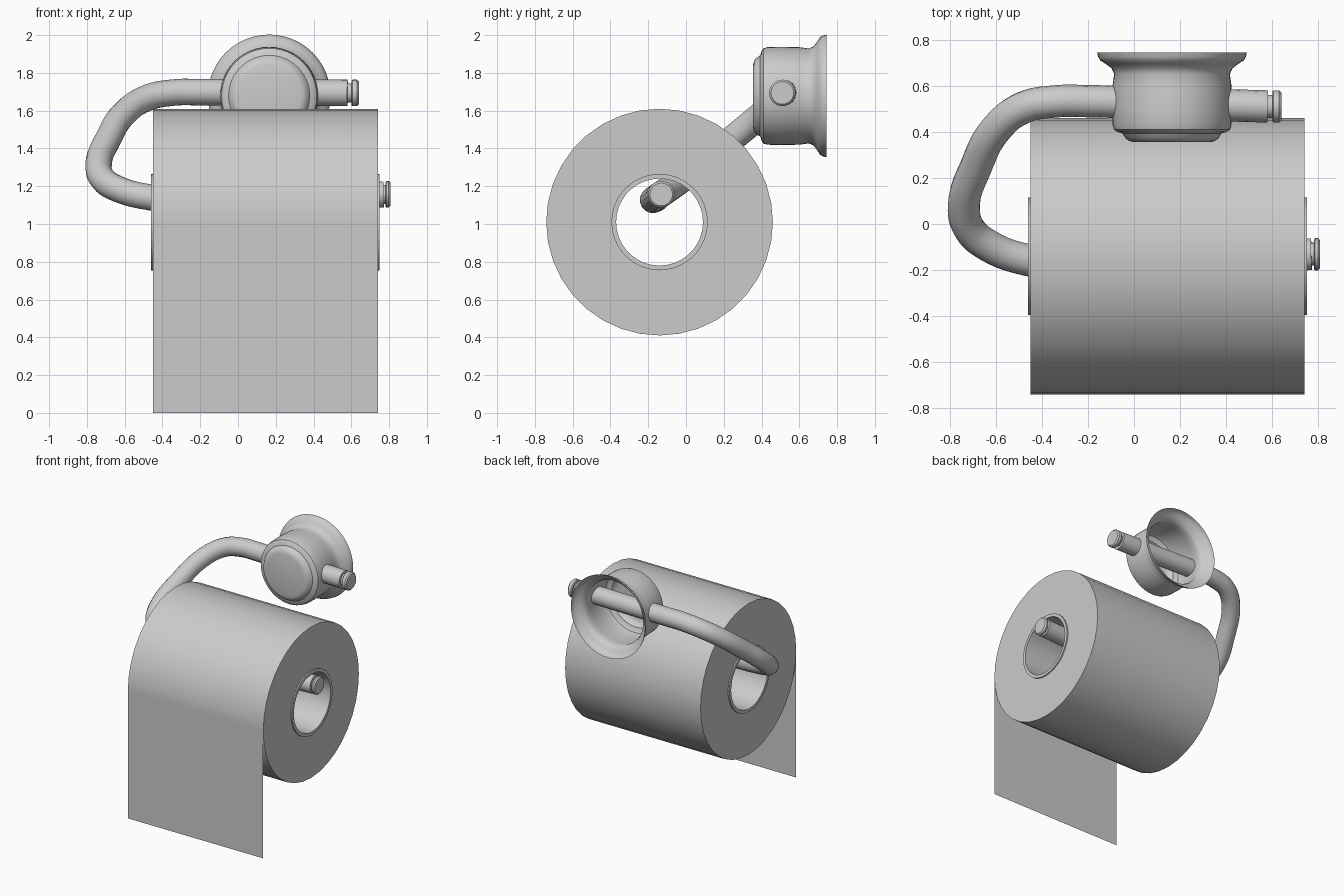
import bpy, bmesh, math

if "Cube" in bpy.data.objects:
    bpy.data.objects.remove(bpy.data.objects["Cube"])


def smooth(ob, angle=35):
    bpy.ops.object.select_all(action='DESELECT')
    ob.select_set(True)
    bpy.context.view_layer.objects.active = ob
    bpy.ops.object.shade_smooth_by_angle(angle=math.radians(angle))


def lathe(name, profile, axis, centre, segs=32, closed=False):
    """Revolve (radius, position) pairs around the x or y axis."""
    bm = bmesh.new()
    rings = []
    for r, h in profile:
        ring = []
        for i in range(segs):
            a = 2 * math.pi * i / segs
            u, v = r * math.cos(a), r * math.sin(a)
            co = (h, u, v) if axis == 'x' else (u, h, v)
            ring.append(bm.verts.new(co))
        rings.append(ring)
    pairs = list(zip(rings, rings[1:]))
    if closed:
        pairs.append((rings[-1], rings[0]))
    for a, b in pairs:
        for i in range(segs):
            j = (i + 1) % segs
            bm.faces.new((a[i], a[j], b[j], b[i]))
    bmesh.ops.remove_doubles(bm, verts=bm.verts, dist=1e-5)
    bmesh.ops.recalc_face_normals(bm, faces=bm.faces)
    me = bpy.data.meshes.new(name)
    bm.to_mesh(me)
    bm.free()
    ob = bpy.data.objects.new(name, me)
    ob.location = centre
    bpy.context.collection.objects.link(ob)
    smooth(ob)
    return ob


ROLL = (0, -0.14, 1.01)

# paper roll and cardboard core
lathe("paper_roll", [(0.255, -0.45), (0.60, -0.45), (0.60, 0.74), (0.255, 0.74)],
      'x', ROLL, 36)
lathe("cardboard_core", [(0.23, -0.46), (0.255, -0.46), (0.255, 0.75), (0.23, 0.75)],
      'x', ROLL, 36, closed=True)

# loose hanging sheet
me = bpy.data.meshes.new("hanging_sheet")
me.from_pydata([(-0.45, -0.74, 0), (0.74, -0.74, 0),
                (0.74, -0.74, 1.01), (-0.45, -0.74, 1.01)], [], [(0, 1, 2, 3)])
bpy.context.collection.objects.link(bpy.data.objects.new("hanging_sheet", me))

# wall mount: hollow cup, open at the back
lathe("wall_mount", [(0, 0.355), (0.165, 0.355), (0.185, 0.36), (0.2, 0.37),
                     (0.215, 0.393), (0.238, 0.4), (0.252, 0.41), (0.258, 0.43),
                     (0.26, 0.5), (0.258, 0.6), (0.251, 0.65), (0.262, 0.675),
                     (0.288, 0.695), (0.312, 0.71), (0.32, 0.725), (0.325, 0.745)],
      'y', (0.165, 0, 1.678), 48)

# bent rod
path = [(0.58, 0.51, 1.694), (0.3, 0.518, 1.695), (0, 0.527, 1.697),
        (-0.2, 0.533, 1.698), (-0.34, 0.532, 1.696), (-0.48, 0.505, 1.668),
        (-0.60, 0.41, 1.588), (-0.685, 0.25, 1.455), (-0.738, 0.08, 1.315),
        (-0.715, -0.02, 1.237), (-0.63, -0.095, 1.183), (-0.46, -0.157, 1.14),
        (-0.32, -0.174, 1.128), (-0.15, -0.168, 1.13), (0.2, -0.152, 1.14),
        (0.5, -0.141, 1.15), (0.77, -0.131, 1.157)]
cu = bpy.data.curves.new("bent_rod", 'CURVE')
cu.dimensions = '3D'
cu.bevel_depth = 0.07
cu.bevel_resolution = 6
cu.resolution_u = 6
cu.use_fill_caps = True
sp = cu.splines.new('BEZIER')
sp.bezier_points.add(len(path) - 1)
for p, co in zip(sp.bezier_points, path):
    p.co = co
    p.handle_left_type = p.handle_right_type = 'AUTO'
rod = bpy.data.objects.new("bent_rod", cu)
bpy.context.collection.objects.link(rod)
bpy.ops.object.select_all(action='DESELECT')
rod.select_set(True)
bpy.context.view_layer.objects.active = rod
bpy.ops.object.convert(target='MESH')
smooth(bpy.context.view_layer.objects.active)

# grooved end caps, one on each rod end
for name, end, neck, cap in (("upper_end_cap", path[0], 0.02, 0.04),
                             ("lower_end_cap", path[-1], 0.01, 0.028)):
    lathe(name, [(0.05, -0.01), (0.05, neck), (0.064, neck), (0.07, neck + 0.006),
                 (0.07, neck + cap - 0.01), (0.06, neck + cap), (0, neck + cap)],
          'x', end, 24)
